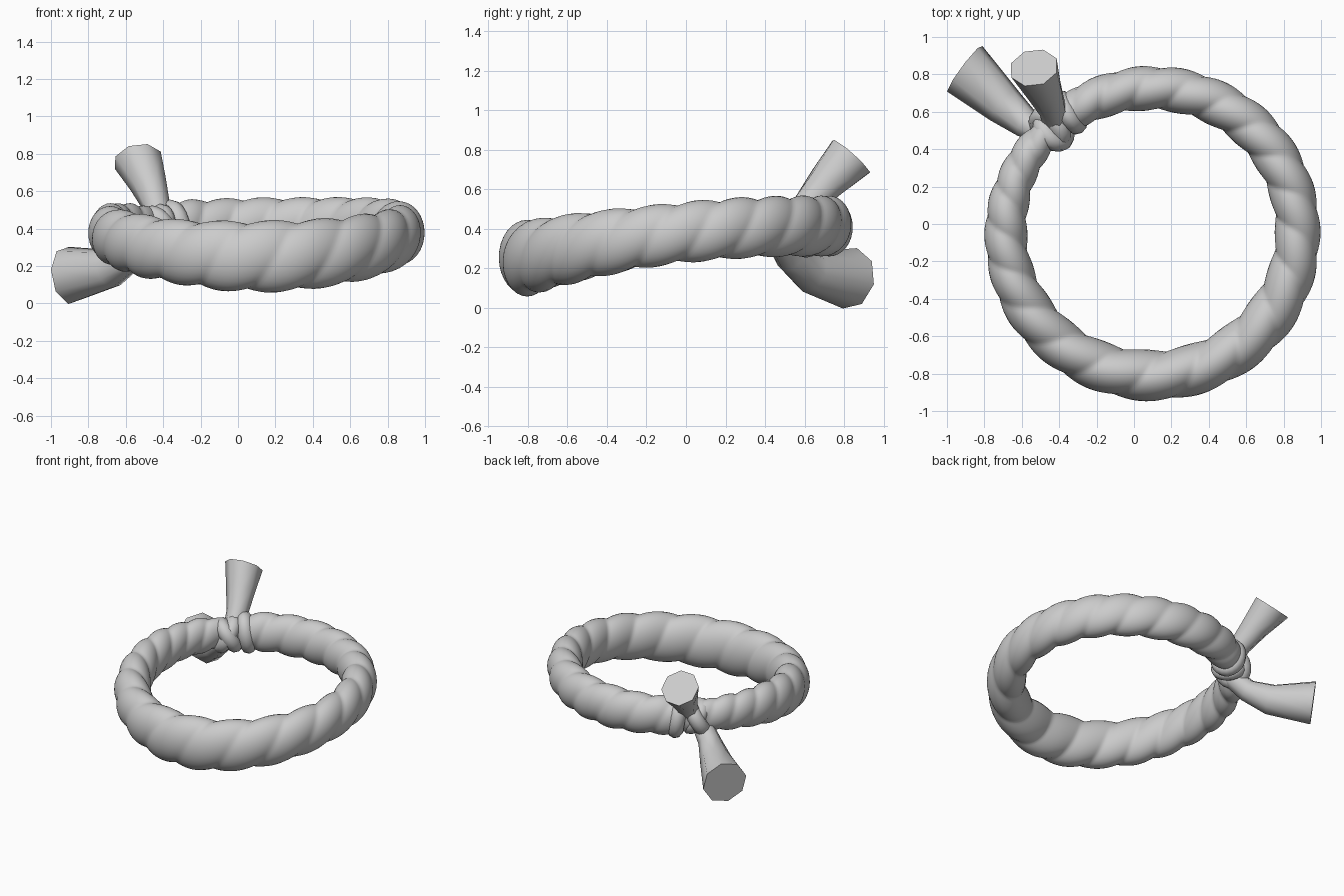
import bpy
from math import sin, cos, pi, radians
from mathutils import Vector

if "Cube" in bpy.data.objects:
    bpy.data.objects.remove(bpy.data.objects["Cube"])


def loft(name, rings, angle=50):
    """Skin a list of closed rings and cap both ends."""
    n = len(rings[0])
    verts = [p for r in rings for p in r]
    faces = [(i * n + j, i * n + (j + 1) % n, (i + 1) * n + (j + 1) % n, (i + 1) * n + j)
             for i in range(len(rings) - 1) for j in range(n)]
    faces += [tuple(range(n))[::-1], tuple(range(len(verts) - n, len(verts)))]
    me = bpy.data.meshes.new(name)
    me.from_pydata(verts, [], faces)
    ob = bpy.data.objects.new(name, me)
    bpy.context.collection.objects.link(ob)
    bpy.ops.object.select_all(action='DESELECT')
    ob.select_set(True)
    bpy.context.view_layer.objects.active = ob
    bpy.ops.object.mode_set(mode='EDIT')
    bpy.ops.mesh.select_all(action='SELECT')
    bpy.ops.mesh.normals_make_consistent(inside=False)
    bpy.ops.object.mode_set(mode='OBJECT')
    bpy.ops.object.shade_smooth_by_angle(angle=radians(angle))
    return ob


# Twisted two-strand rope ring: thick at the front, thin at the knot
CX, CY, RX, RY = 0.095, -0.042, 0.78, 0.768
half_width = [(133, .078), (150, .098), (180, .115), (225, .128), (270, .138),
              (315, .135), (360, .122), (450, .12), (475, .112), (493, .085)]
aspect = [(133, 1.3), (225, 1.33), (275, 1.4), (340, 1.28), (493, 1.27)]
STEPS, SIDES, BUMPS = 320, 32, 23
angles = [133 + 360 * i / STEPS for i in range(STEPS + 1)]


def keyed(keys, t):
    for (t0, v0), (t1, v1) in zip(keys, keys[1:]):
        if t <= t1:
            f = (t - t0) / (t1 - t0)
            return v0 + (v1 - v0) * f * f * (3 - 2 * f)
    return keys[-1][1]


def twist_rate(t):
    return max(keyed(half_width, t), .1) ** -1.8


total = sum(twist_rate(t) for t in angles)
rings, phase = [], 0.0
for t in angles:
    a = keyed(half_width, t)
    b = a * keyed(aspect, t)
    th = radians(t)
    ring = []
    for j in range(SIDES):
        phi = 2 * pi * j / SIDES
        k = 0.875 + 0.13 * abs(cos(phi - phase)) ** 0.8
        d = a * k * cos(phi)
        y = CY + RY * sin(th)
        u = y / 0.8
        z = 0.383 + 0.08 * u - 0.05 * u * u
        ring.append((CX + (RX + d) * cos(th), y + d * sin(th), z + b * k * sin(phi)))
    rings.append(ring)
    phase += pi * BUMPS * twist_rate(t) / total
loft("rope_ring", rings, 60)


# Flared octagonal rope ends
def rope_end(name, path, turn):
    rings = []
    for centre, normal, r in path:
        q = Vector(normal).to_track_quat('Z', 'Y')
        rings.append([Vector(centre) + q @ Vector((r * cos(pi * (j + turn) / 4),
                                                   r * sin(pi * (j + turn) / 4), 0))
                      for j in range(8)])
    loft(name, rings, 50)


rope_end("lower_rope_end", [
    ((-.45, .47, .36), (-.6, .4, -.6), .07),
    ((-.57, .53, .255), (-.65, .5, -.5), .08),
    ((-.69, .63, .185), (-.7, .6, -.3), .11),
    ((-.905, .83, .15), (-.79, .59, -.12), .157)], .25)
rope_end("upper_rope_end", [
    ((-.41, .52, .42), (-.1, .6, .7), .07),
    ((-.435, .61, .52), (-.15, .65, .75), .075),
    ((-.48, .715, .64), (-.25, .68, .73), .1),
    ((-.535, .835, .765), (-.15, .66, .74), .133)], .3)


# Knot: strands looped around the rope where its ends meet
def knot_loop(name, centre, normal, major, minor, tall):
    bpy.ops.mesh.primitive_torus_add(major_radius=major, minor_radius=minor,
                                     major_segments=20, minor_segments=10, location=centre)
    ob = bpy.context.object
    ob.name = name
    ob.rotation_mode = 'QUATERNION'
    ob.rotation_quaternion = Vector(normal).to_track_quat('Z', 'Y')
    ob.scale = (1, tall, 1)
    bpy.ops.object.shade_smooth()


knot_loop("knot_loop_outer", (-.345, .595, .405), (.80, .50, .15), .07, .057, 1.2)
knot_loop("knot_loop_cross", (-.45, .51, .40), (.70, .55, -.50), .078, .055, 1.1)
knot_loop("knot_loop_inner", (-.43, .50, .40), (.65, .60, .55), .07, .055, 1.1)
